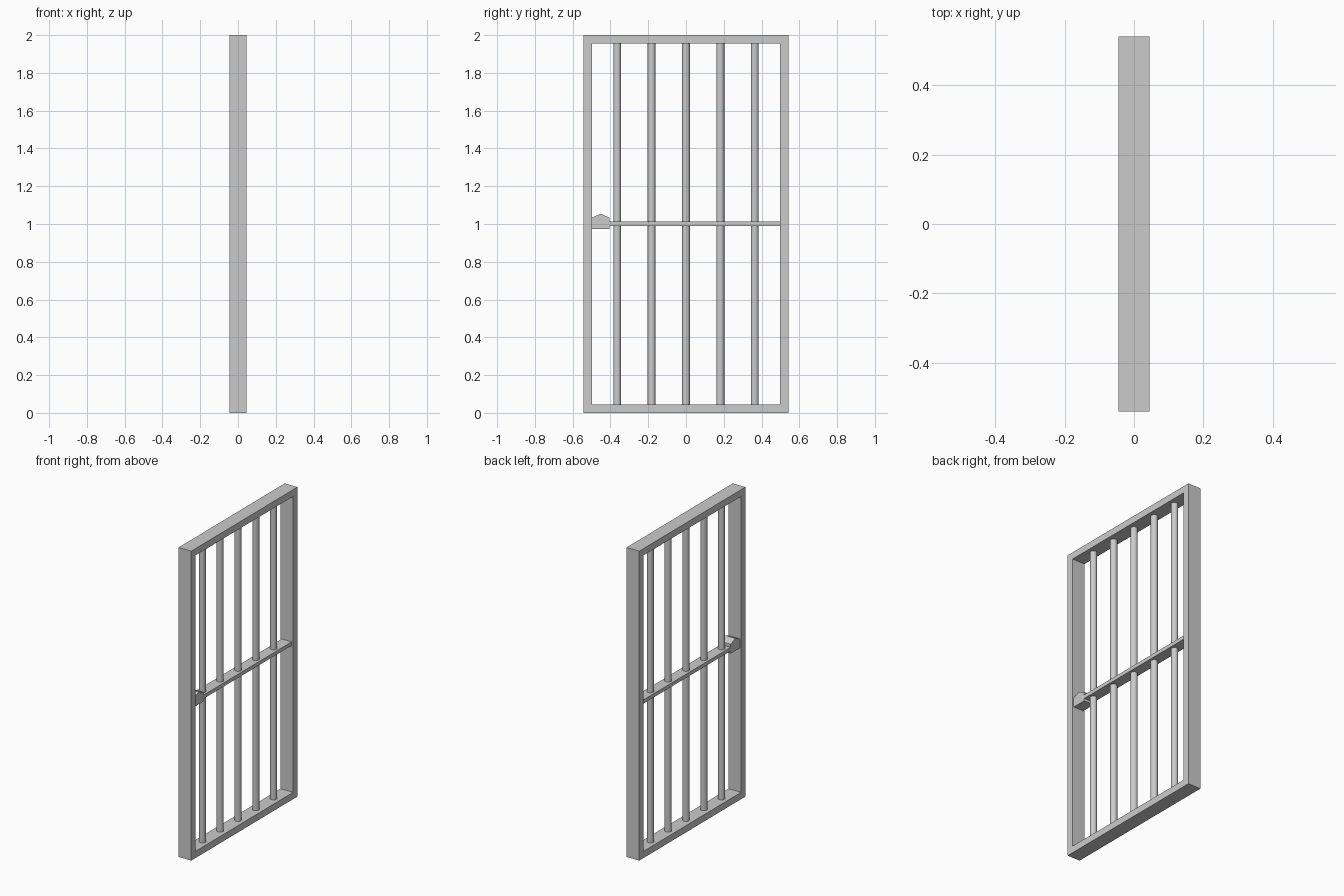
import bpy, bmesh

if "Cube" in bpy.data.objects:
    bpy.data.objects.remove(bpy.data.objects["Cube"])

HALF_W, HEIGHT, RIM, DEPTH = 0.542, 2.0, 0.044, 0.045


def extrude_x(name, faces, half_depth):
    """Extrude flat (y, z) polygons through x, sharing common points."""
    bm = bmesh.new()
    verts = {}
    for face in faces:
        ring = []
        for p in face:
            if p not in verts:
                verts[p] = bm.verts.new((-half_depth, p[0], p[1]))
            ring.append(verts[p])
        bm.faces.new(ring)
    geom = bmesh.ops.extrude_face_region(bm, geom=bm.faces[:], use_keep_orig=True)["geom"]
    moved = [g for g in geom if isinstance(g, bmesh.types.BMVert)]
    bmesh.ops.translate(bm, verts=moved, vec=(2 * half_depth, 0, 0))
    bmesh.ops.recalc_face_normals(bm, faces=bm.faces[:])
    mesh = bpy.data.meshes.new(name)
    bm.to_mesh(mesh)
    bm.free()
    obj = bpy.data.objects.new(name, mesh)
    bpy.context.collection.objects.link(obj)
    return obj


def rect(w, z0, z1):
    return [(-w, z0), (w, z0), (w, z1), (-w, z1)]


# Mitred outer frame
outer = rect(HALF_W, 0.0, HEIGHT)
inner = rect(HALF_W - RIM, RIM, HEIGHT - RIM)
extrude_x("door_frame",
          [[outer[i], outer[(i + 1) % 4], inner[(i + 1) % 4], inner[i]] for i in range(4)],
          DEPTH)

# Flat crossbar
extrude_x("crossbar", [rect(HALF_W - RIM, 0.99, 1.014)], 0.035)

# Lock box with a peaked top
extrude_x("lock_box", [[(-0.498, 0.974), (-0.405, 0.974), (-0.405, 1.034),
                        (-0.452, 1.054), (-0.498, 1.034)]], 0.036)

# Round vertical bars
for i in range(5):
    bpy.ops.mesh.primitive_cylinder_add(vertices=16, radius=0.021,
                                        depth=HEIGHT - 2 * RIM,
                                        location=(0, (i - 2) * 0.182, HEIGHT / 2))
    bpy.context.object.name = f"bar_{i + 1}"
    bpy.ops.object.shade_smooth_by_angle()
